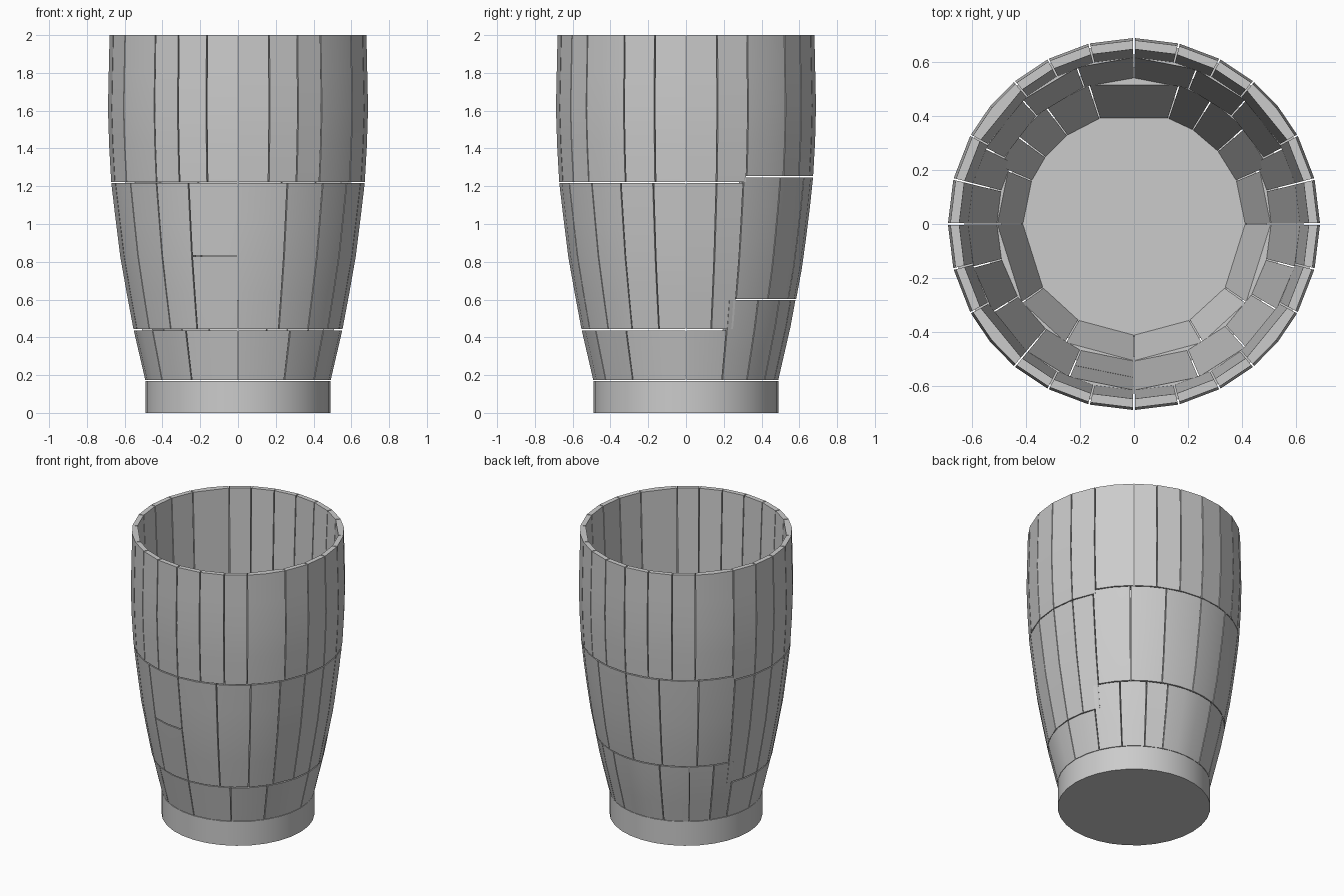
import bpy, bmesh, math
from mathutils import Vector

cube = bpy.data.objects.get("Cube")
if cube:
    bpy.data.objects.remove(cube, do_unlink=True)

grey = bpy.data.materials.new("light grey")
grey.use_nodes = True
colour = (0.6, 0.6, 0.6, 1)
grey.diffuse_color = colour
grey.node_tree.nodes["Principled BSDF"].inputs["Base Color"].default_value = colour

# Height and radius pairs of the barrel, outside and inside
OUTER = [(0.17, 0.49), (0.45, 0.555), (0.8, 0.62), (1.2, 0.67), (1.55, 0.69), (2, 0.68)]
INNER = [(0.17, 0.41), (0.45, 0.51), (0.6, 0.54), (1.22, 0.615), (2, 0.647)]
GAP = 0.003


def radius(profile, z):
    for (za, ra), (zb, rb) in zip(profile, profile[1:]):
        if z <= zb:
            return ra + (rb - ra) * (z - za) / (zb - za)
    return profile[-1][1]


def point(r, degrees, z):
    a = math.radians(degrees)
    return Vector((r * math.sin(a), -r * math.cos(a), z))


def finish(name, bm, angle):
    bmesh.ops.recalc_face_normals(bm, faces=bm.faces)
    mesh = bpy.data.meshes.new(name)
    bm.to_mesh(mesh)
    bm.free()
    mesh.materials.append(grey)
    obj = bpy.data.objects.new(name, mesh)
    bpy.context.collection.objects.link(obj)
    bpy.ops.object.select_all(action="DESELECT")
    obj.select_set(True)
    bpy.context.view_layer.objects.active = obj
    bpy.ops.object.shade_smooth_by_angle(angle=math.radians(angle))


def add_stave(bm, a0, a1, z0, z1):
    """Plate with a curved outside and a flat inside."""
    trim = math.degrees(GAP / radius(OUTER, z1))
    a0, a1, z0, z1 = a0 + trim, a1 - trim, z0 + GAP, min(z1 - GAP, 2 - GAP) if z1 < 2 else 2
    nu = max(1, math.ceil((a1 - a0) / 16))
    nv = max(2, math.ceil((z1 - z0) / 0.2))
    corner = [[point(radius(INNER, z), a, z) for a in (a0, a1)] for z in (z0, z1)]
    out, inn = [], []
    for j in range(nv + 1):
        t = j / nv
        z = z0 + (z1 - z0) * t
        left = corner[0][0].lerp(corner[1][0], t)
        right = corner[0][1].lerp(corner[1][1], t)
        out.append([bm.verts.new(point(radius(OUTER, z), a0 + (a1 - a0) * i / nu, z))
                    for i in range(nu + 1)])
        inn.append([bm.verts.new(left.lerp(right, i / nu)) for i in range(nu + 1)])
    for j in range(nv):
        for grid in (out, inn):
            for i in range(nu):
                bm.faces.new((grid[j][i], grid[j][i + 1], grid[j + 1][i + 1], grid[j + 1][i]))
        for i in (0, nu):
            bm.faces.new((out[j][i], out[j + 1][i], inn[j + 1][i], inn[j][i]))
    for j in (0, nv):
        for i in range(nu):
            bm.faces.new((out[j][i], out[j][i + 1], inn[j][i + 1], inn[j][i]))


def lower_seam(a):
    return 0.6 if 113 < a % 360 < 247 else 0.44


def upper_seam(a):
    return 1.25 if 117 < a % 360 < 243 else 1.22


def build_row(name, seams, bottom, top):
    bm = bmesh.new()
    for a0, a1 in zip(seams, seams[1:] + [seams[0] + 360]):
        mid = (a0 + a1) / 2
        z0, z1 = bottom(mid), top(mid)
        if name == "middle_staves" and a0 < 0 < a1:
            # Front plate is divided at a cross seam
            add_stave(bm, a0, 0, z0, 0.83)
            add_stave(bm, a0, 0, 0.83, z1)
            add_stave(bm, 0, a1, z0, z1)
        else:
            add_stave(bm, a0, a1, z0, z1)
    finish(name, bm, 20)


# Three rows of staves, narrow at the top and wider below
quarter = [0, 14, 27.5, 40, 61.5, 76]
top_seams = [q for q in quarter] + [180 - q for q in reversed(quarter[1:] + [90])]
top_seams += [a + 180 for a in top_seams]
build_row("top_staves", top_seams, upper_seam, lambda a: 2)
build_row("middle_staves", [-23, 23, 42, 59, 75, 90, 104, 117, 138, 158, 180, 200,
                            222, 243, 256, 270, 285, 302, 320], lower_seam, upper_seam)
build_row("bottom_staves", [0, 30, 55, 90, 113, 131, 148, 162, 198, 217, 233, 247,
                            270, 305, 330], lambda a: 0.17, lower_seam)

# Solid round foot that also forms the floor
bm = bmesh.new()
bmesh.ops.create_cone(bm, cap_ends=True, segments=32, radius1=0.49, radius2=0.49, depth=0.17)
bmesh.ops.translate(bm, verts=bm.verts, vec=(0, 0, 0.085))
finish("round_foot", bm, 30)
